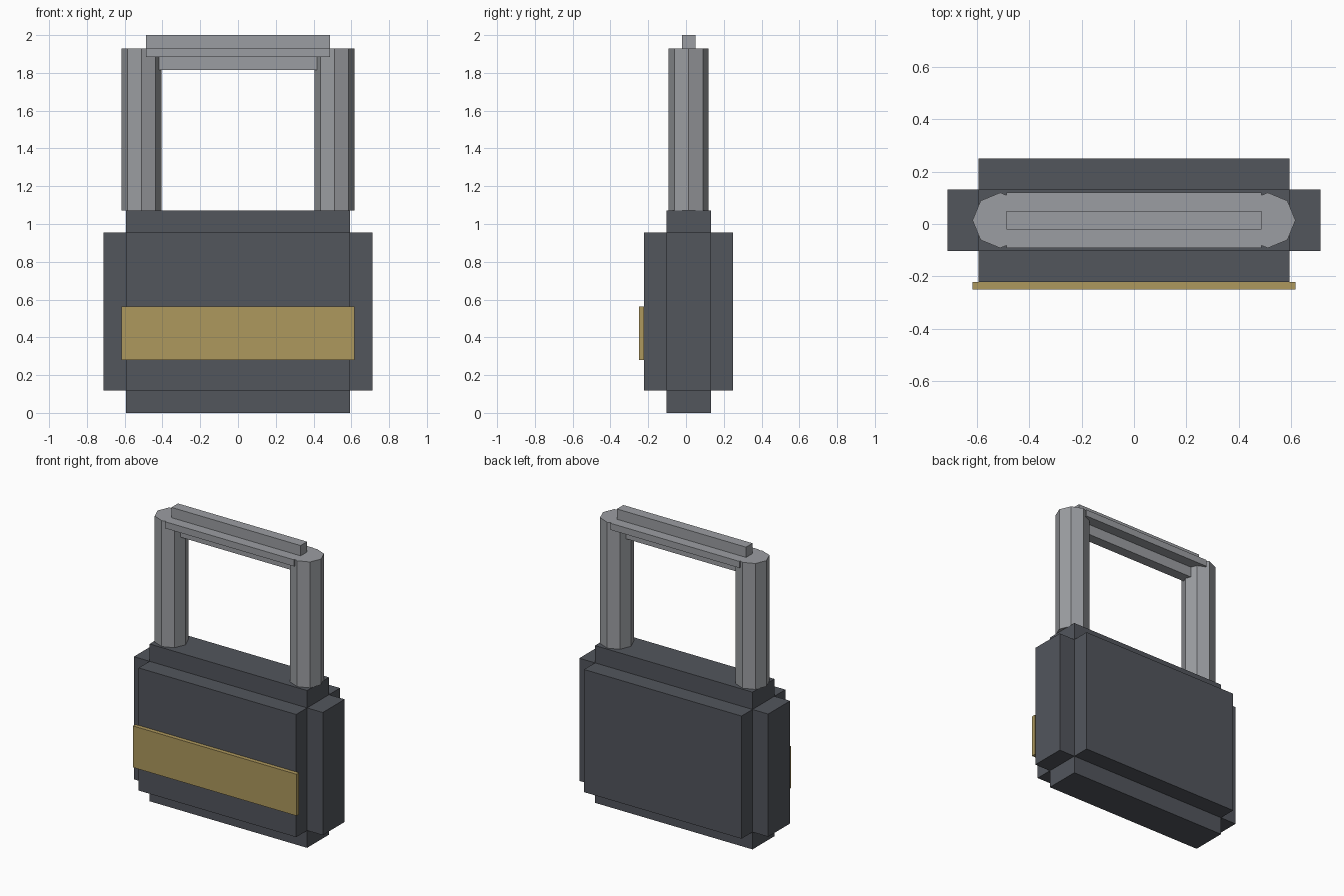
import bpy
import math

if "Cube" in bpy.data.objects:
    bpy.data.objects.remove(bpy.data.objects["Cube"])

CY = 0.014  # depth centre of body and shackle


def material(name, rgb):
    m = bpy.data.materials.new(name)
    m.diffuse_color = (*rgb, 1.0)
    m.use_nodes = True
    m.node_tree.nodes["Principled BSDF"].inputs["Base Color"].default_value = m.diffuse_color
    return m


dark = material("dark_steel", (0.085, 0.092, 0.108))
steel = material("shackle_steel", (0.33, 0.34, 0.36))
brass = material("brass", (0.42, 0.315, 0.11))


def finish(name, mat):
    ob = bpy.context.object
    ob.name = name
    bpy.ops.object.transform_apply(location=False, rotation=True, scale=True)
    ob.data.materials.append(mat)
    return ob


def box(name, x, y0, y1, z0, z1, mat):
    """Box spanning -x..x, y0..y1, z0..z1."""
    bpy.ops.mesh.primitive_cube_add(size=1, location=(0, (y0 + y1) / 2, (z0 + z1) / 2))
    bpy.context.object.scale = (2 * x, y1 - y0, z1 - z0)
    return finish(name, mat)


# Body: three overlapping slabs form the stepped edges
X, Y, H, STEP = 0.712, 0.236, 1.072, 0.118
box("body_tall_core", X - STEP, CY - Y + STEP, CY + Y - STEP, 0, H, dark)
box("body_deep_core", X - STEP, CY - Y, CY + Y, STEP, H - STEP, dark)
box("body_wide_core", X, CY - Y + STEP, CY + Y - STEP, STEP, H - STEP, dark)

# Brass band across the front
box("front_band", 0.617, -0.25, -0.222, 0.28, 0.563, brass)

# Shackle legs: octagonal posts with corners on the axes
for side, sx in (("left", -1), ("right", 1)):
    bpy.ops.mesh.primitive_cylinder_add(vertices=8, radius=0.106, depth=1.93 - H,
                                        location=(sx * 0.511, CY, (1.93 + H) / 2))
    finish(f"shackle_leg_{side}", steel)

# Shackle top: flat wide bar crossed by a narrow tall bar
box("shackle_bar_wide", 0.487, CY - 0.106, CY + 0.106, 1.885, 1.93, steel)
box("shackle_bar_tall", 0.487, CY - 0.035, CY + 0.035, 1.815, 2.0, steel)
